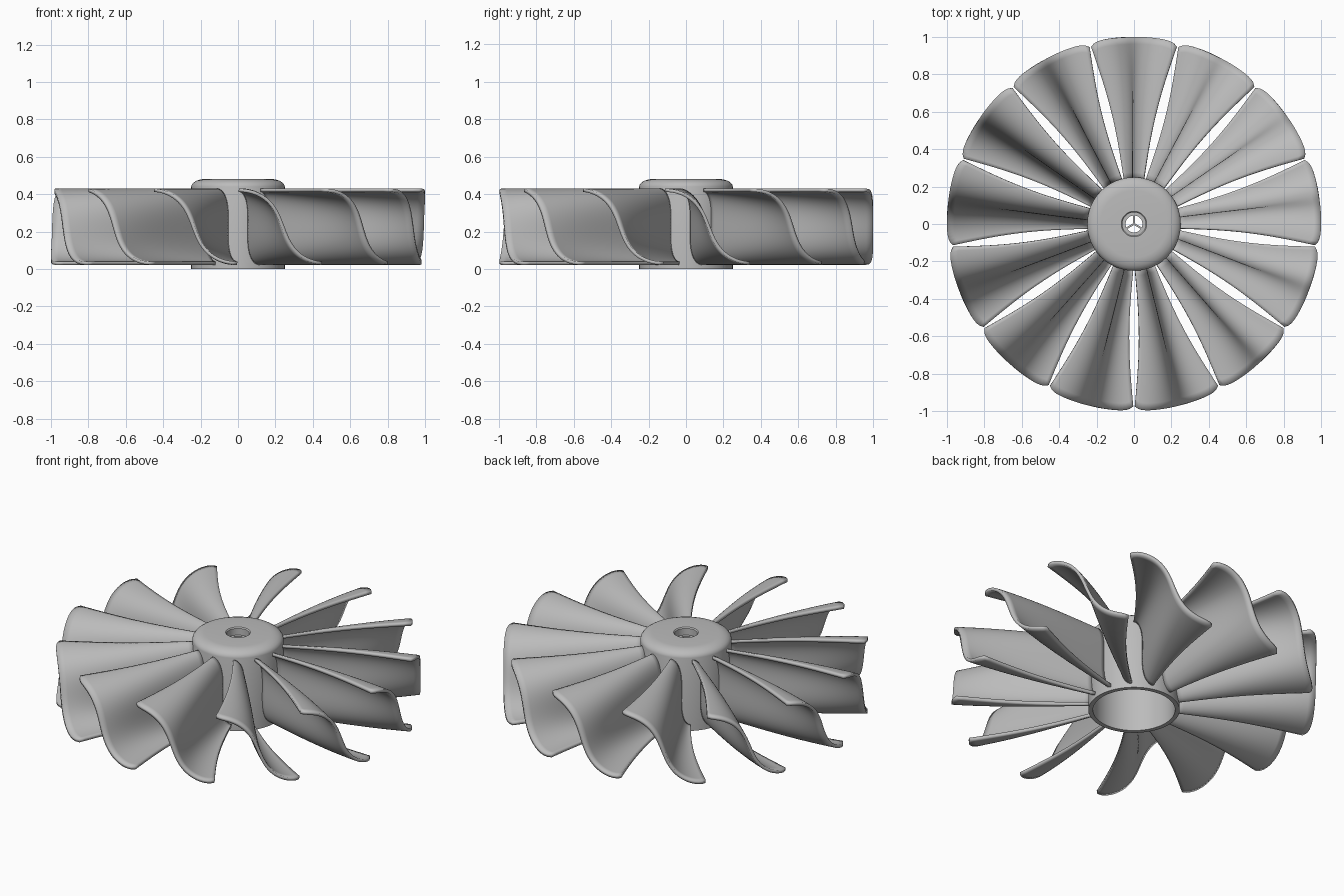
import bpy, bmesh, math
from mathutils import Matrix

if "Cube" in bpy.data.objects:
    bpy.data.objects.remove(bpy.data.objects["Cube"])

BLADES = 13
PITCH = 2 * math.pi / BLADES
HUB_R = 0.25

grey = bpy.data.materials.new("light_grey")
grey.use_nodes = True
colour = (0.5, 0.5, 0.5, 1)
grey.diffuse_color = colour
grey.node_tree.nodes["Principled BSDF"].inputs["Base Color"].default_value = colour


def finish(name, bm, angle=40):
    """Turn a bmesh into a smooth-shaded grey object."""
    bmesh.ops.recalc_face_normals(bm, faces=bm.faces)
    mesh = bpy.data.meshes.new(name)
    bm.to_mesh(mesh)
    bm.free()
    mesh.materials.append(grey)
    obj = bpy.data.objects.new(name, mesh)
    bpy.context.collection.objects.link(obj)
    bpy.ops.object.select_all(action='DESELECT')
    obj.select_set(True)
    bpy.context.view_layer.objects.active = obj
    bpy.ops.object.shade_smooth_by_angle(angle=math.radians(angle))
    return obj


def lathe(name, profile, steps=96):
    """Revolve a closed (radius, height) outline around z."""
    bm = bmesh.new()
    verts = [bm.verts.new((r, 0, z)) for r, z in profile]
    edges = [bm.edges.new((v, verts[(i + 1) % len(verts)])) for i, v in enumerate(verts)]
    bmesh.ops.spin(bm, geom=verts + edges, cent=(0, 0, 0), axis=(0, 0, 1),
                   angle=2 * math.pi, steps=steps, use_merge=True)
    bmesh.ops.remove_doubles(bm, verts=bm.verts, dist=1e-5)
    return finish(name, bm)


def blade_point(t, s):
    """t runs root to tip, s runs from the top lip to the bottom lip."""
    curl = 1.1 - 0.6 * t * t
    u = s + curl * math.sin(2 * math.pi * s) / (2 * math.pi)
    inner = HUB_R - 0.012
    outer = 1 - 0.025 * abs(2 * s - 1) ** 14
    r = inner + (outer - inner) * t
    gap = 0.004 + 0.022 * math.sin(math.pi * t)
    width = PITCH - 2 * gap / r
    theta = (u - 0.5) * width
    z = 0.226 + 0.195 * math.cos(math.pi * s)
    return r * math.cos(theta), r * math.sin(theta), z


# Hub: hollow cup with a domed rim and a recessed bore
lathe("hub", [(0.225, 0), (HUB_R, 0), (HUB_R, 0.44), (0.247, 0.451),
              (0.238, 0.462), (0.222, 0.472), (0.2, 0.479), (0.18, 0.481),
              (0.068, 0.481), (0.062, 0.475), (0.062, 0.435),
              (0.045, 0.435), (0.045, 0.41), (0.215, 0.41), (0.225, 0.4)])

# Three thin spokes across the bore
for k in range(3):
    bm = bmesh.new()
    bmesh.ops.create_cube(bm, size=1)
    bmesh.ops.scale(bm, verts=bm.verts, vec=(0.05, 0.01, 0.02))
    bmesh.ops.translate(bm, verts=bm.verts, vec=(0.025, 0, 0.422))
    bmesh.ops.rotate(bm, verts=bm.verts, matrix=Matrix.Rotation(math.radians(90 + 120 * k), 3, 'Z'))
    finish(f"bore_spoke_{k + 1}", bm)

# Blades: one S-section sheet, thickened and repeated around the hub
ROWS, COLS = 20, 36
bm = bmesh.new()
grid = [[bm.verts.new(blade_point(i / ROWS, j / COLS)) for j in range(COLS + 1)]
        for i in range(ROWS + 1)]
for i in range(ROWS):
    for j in range(COLS):
        bm.faces.new((grid[i][j], grid[i + 1][j], grid[i + 1][j + 1], grid[i][j + 1]))
first = finish("blade_1", bm)
shell = first.modifiers.new("thickness", 'SOLIDIFY')
shell.thickness = 0.018
shell.offset = 0
for k in range(BLADES):
    blade = first if k == 0 else first.copy()
    if k:
        blade.name = f"blade_{k + 1}"
        bpy.context.collection.objects.link(blade)
    blade.rotation_euler.z = math.pi / 2 + k * PITCH
